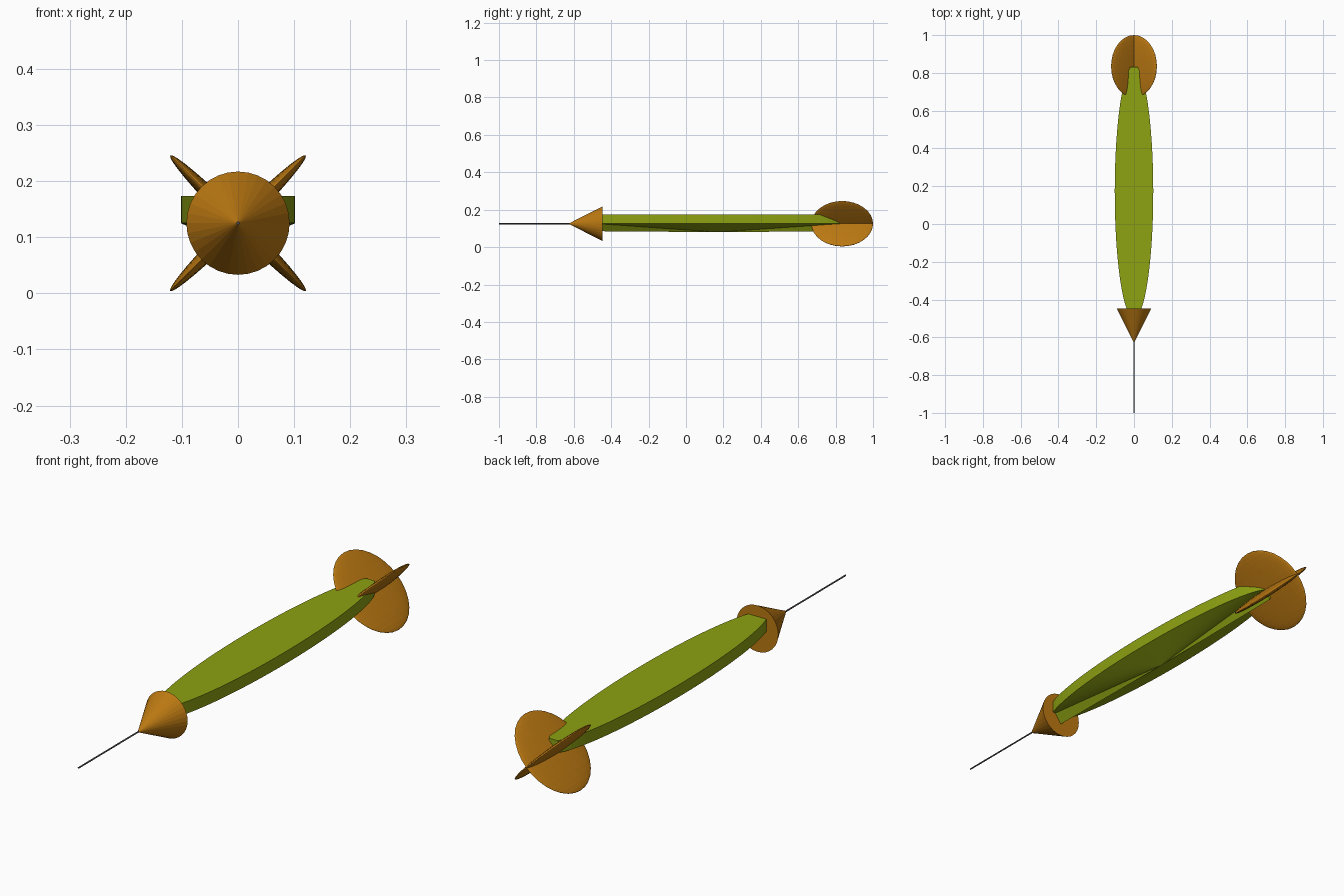
import bpy, bmesh
from math import pi, sqrt, cos
from mathutils import Matrix

if "Cube" in bpy.data.objects:
    bpy.data.objects.remove(bpy.data.objects["Cube"])

ZC = 0.125  # height of the dart's long axis


def material(name, rgb):
    m = bpy.data.materials.new(name)
    m.diffuse_color = (*rgb, 1)
    m.use_nodes = True
    m.node_tree.nodes["Principled BSDF"].inputs["Base Color"].default_value = m.diffuse_color
    return m


green = material("green", (0.27, 0.36, 0.006))
orange = material("orange", (0.50, 0.19, 0.006))
steel = material("dark_grey", (0.06, 0.06, 0.07))


def add_object(name, bm, mat):
    bmesh.ops.recalc_face_normals(bm, faces=bm.faces)
    me = bpy.data.meshes.new(name)
    bm.to_mesh(me)
    bm.free()
    me.materials.append(mat)
    ob = bpy.data.objects.new(name, me)
    bpy.context.collection.objects.link(ob)
    return ob


def rod(name, r1, r2, y1, y2, seg, mat):
    """Cone or cylinder along y, radius r1 at y1 and r2 at y2."""
    bm = bmesh.new()
    bmesh.ops.create_cone(bm, cap_ends=True, segments=seg,
                          radius1=r1, radius2=r2, depth=abs(y2 - y1))
    turn = Matrix.Rotation(pi / 2 if y2 < y1 else -pi / 2, 4, 'X')
    bm.transform(Matrix.Translation((0, (y1 + y2) / 2, ZC)) @ turn)
    return add_object(name, bm, mat)


# Body: lens-shaped slab with a shallow keel underneath
def build_body():
    bm = bmesh.new()
    y0, y1, mid, n = -0.47, 0.83, 0.17, 32
    ys = [(y0 + y1) / 2 - (y1 - y0) / 2 * cos(pi * i / n) for i in range(n + 1)]
    ws = [max(0.02, 0.102 * sqrt(max(0, 1 - ((y - mid) / 0.67) ** 2))) for y in ys]
    outline = list(zip(ws, ys)) + [(-w, y) for w, y in zip(ws[::-1], ys[::-1])]
    top = [bm.verts.new((x, y, 0.173)) for x, y in outline]
    low = [bm.verts.new((x, y, 0.125)) for x, y in outline]
    bm.faces.new(top)
    m = len(outline)
    for i in range(m):
        j = (i + 1) % m
        bm.faces.new((top[i], top[j], low[j], low[i]))
    front = bm.verts.new((0, y0, 0.085))
    apex = bm.verts.new((0, mid, 0.08))
    back = bm.verts.new((0, y1, 0.085))
    # side fans up to the keel's middle, then the pointed ends
    for side in (low[:n + 1], low[n + 1:]):
        for a, b in zip(side, side[1:]):
            bm.faces.new((a, b, apex))
    for a, b, tip in ((low[-1], low[0], front), (low[n], low[n + 1], back)):
        bm.faces.new((a, b, tip))
        bm.faces.new((a, tip, apex))
        bm.faces.new((b, tip, apex))
    return add_object("body", bm, green)


build_body()

# Nose cone and needle
rod("nose_cone", 0.092, 0.001, -0.447, -0.627, 32, orange)
rod("needle", 0.003, 0.003, -0.6, -1.0, 12, steel)

# Crossed tail fins: flattened spheres
for name, angle in (("tail_fin_a", pi / 4), ("tail_fin_b", -pi / 4)):
    bm = bmesh.new()
    bmesh.ops.create_uvsphere(bm, u_segments=32, v_segments=16, radius=1)
    bm.transform(Matrix.Translation((0, 0.835, ZC)) @ Matrix.Rotation(angle, 4, 'Y')
                 @ Matrix.Diagonal((0.0145, 0.165, 0.171, 1)))
    add_object(name, bm, orange)
